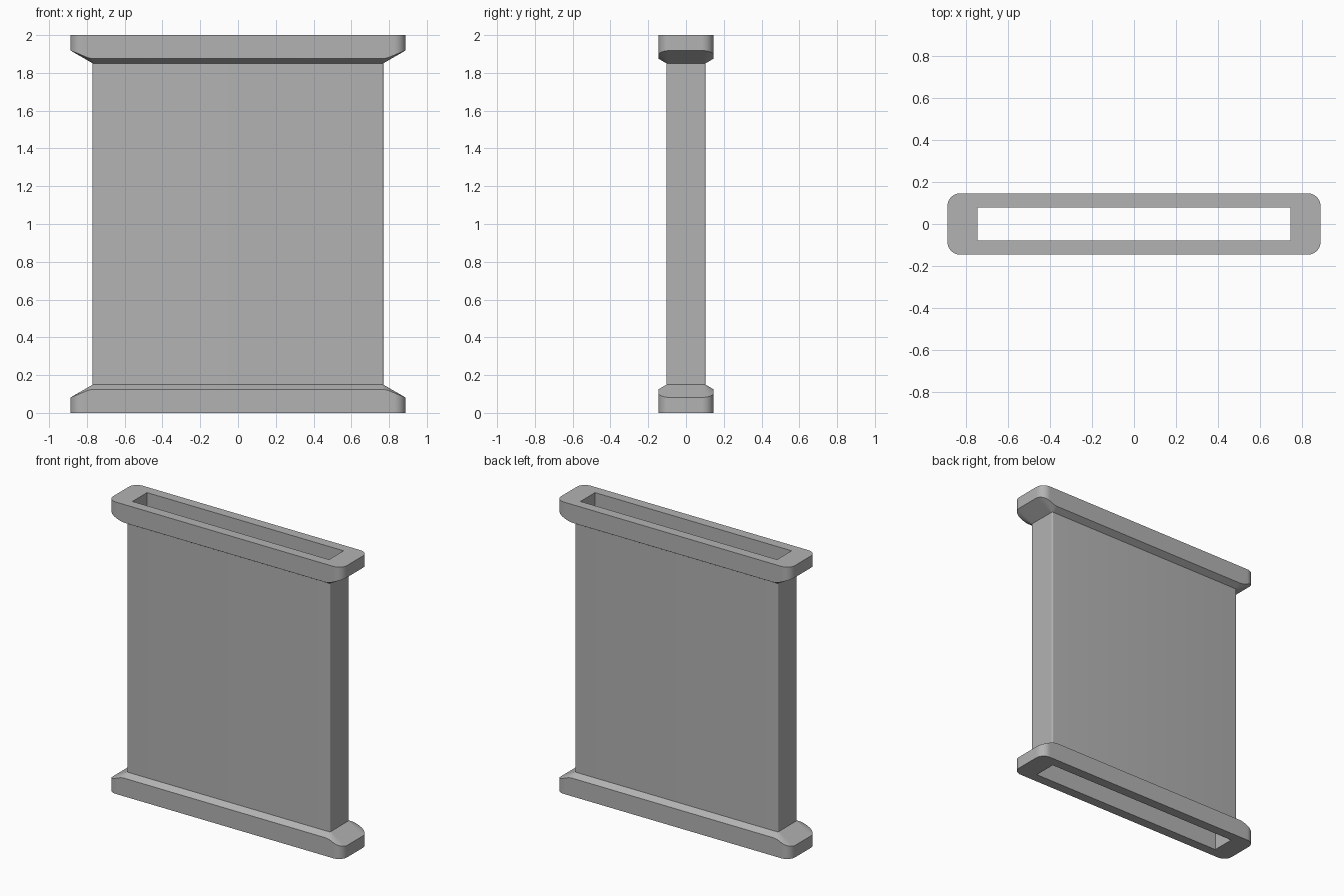
import bpy
import bmesh
from math import cos, sin, pi, tan, radians
from mathutils import Vector

if "Cube" in bpy.data.objects:
    bpy.data.objects.remove(bpy.data.objects["Cube"], do_unlink=True)

HEIGHT = 2.0
FLANGE = Vector((0.887, 0.146))   # half sizes
BODY = Vector((0.77, 0.104))
HOLE = Vector((0.745, 0.079))
FLANGE_R, BODY_R = 0.062, 0.01    # corner radii
COLLAR_Z = 0.149                  # where the sloped collar meets the body
SLOPE = tan(radians(30))
SEGMENTS = 12

grey = bpy.data.materials.new("plain grey")
grey.use_nodes = True
color = (0.45, 0.45, 0.45, 1)
grey.diffuse_color = color
grey.node_tree.nodes["Principled BSDF"].inputs["Base Color"].default_value = color


def clamp_to(p, half):
    """Nearest point of a centred rectangle."""
    return Vector([max(-h, min(h, c)) for c, h in zip(p, half)])


def flange_outline():
    """Rounded rectangle, with extra points on the long sides near the corners."""
    core = FLANGE - Vector((FLANGE_R, FLANGE_R))
    quarter = [core + FLANGE_R * Vector((cos(a), sin(a)))
               for a in (i * pi / 2 / SEGMENTS for i in range(SEGMENTS + 1))]
    start = BODY.x - BODY_R
    quarter += [Vector((core.x + (start - core.x) * i / 6, FLANGE.y)) for i in range(1, 7)]
    half = quarter + [Vector((-p.x, p.y)) for p in reversed(quarter)]
    return half + [-p for p in half]


# Matching rings: flange edge, body wall and slot
outer = flange_outline()
body, collar = [], []
for p in outer:
    near = clamp_to(p, BODY - Vector((BODY_R, BODY_R)))
    away = p - near
    body.append(near + away.normalized() * BODY_R)
    collar.append(COLLAR_Z - SLOPE * (away.length - BODY_R))
slot = [clamp_to(p, HOLE) for p in outer]

count = len(outer)
lower = [(slot, [0] * count), (outer, [0] * count),
         (outer, collar), (body, [COLLAR_Z] * count)]
upper = [(ring, [HEIGHT - z for z in heights]) for ring, heights in reversed(lower)]

# Skin the rings into one closed sleeve
bm = bmesh.new()
rings = [[bm.verts.new((p.x, p.y, z)) for p, z in zip(ring, heights)]
         for ring, heights in lower + upper]
for a, b in zip(rings, rings[1:] + rings[:1]):
    for i in range(count):
        j = (i + 1) % count
        bm.faces.new((a[i], a[j], b[j], b[i]))
bmesh.ops.remove_doubles(bm, verts=bm.verts, dist=0.0001)
bmesh.ops.recalc_face_normals(bm, faces=bm.faces)

mesh = bpy.data.meshes.new("flanged_sleeve")
bm.to_mesh(mesh)
bm.free()
mesh.materials.append(grey)
sleeve = bpy.data.objects.new("flanged_sleeve", mesh)
bpy.context.collection.objects.link(sleeve)

bpy.ops.object.select_all(action="DESELECT")
sleeve.select_set(True)
bpy.context.view_layer.objects.active = sleeve
bpy.ops.object.shade_smooth_by_angle(angle=radians(30))
